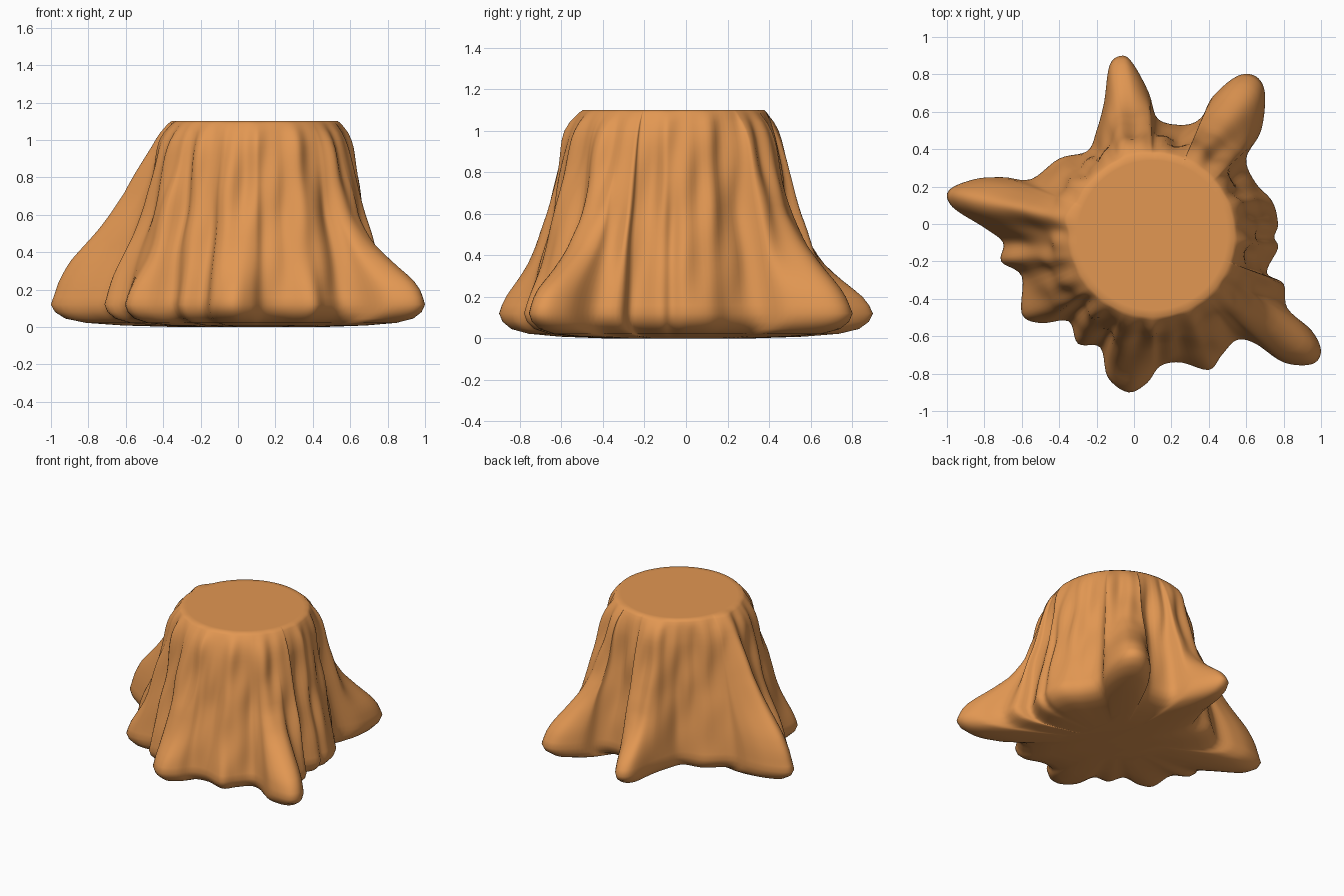
import bpy, bmesh, math
from mathutils import Vector

if "Cube" in bpy.data.objects:
    bpy.data.objects.remove(bpy.data.objects["Cube"])

CENTER = Vector((0.10, -0.06))
# Root outline seen from above, counter-clockwise from the right
OUTLINE = [(.77, 0), (.74, .12), (.65, .22), (.6, .35), (.68, .5), (.70, .7), (.65, .79), (.55, .79),
    (.42, .68), (.36, .57), (.27, .53), (.13, .56), (.08, .7), (0, .85), (-.06, .9), (-.13, .85),
    (-.16, .65), (-.2, .5), (-.25, .39), (-.4, .35), (-.55, .24), (-.7, .25), (-.85, .24),
    (-.99, .18), (-.97, .09), (-.8, -.02), (-.7, -.1), (-.71, -.2), (-.6, -.28), (-.6, -.48),
    (-.5, -.53), (-.35, -.52), (-.3, -.64), (-.18, -.66), (-.14, -.82), (-.03, -.9), (.07, -.85),
    (.14, -.76), (.25, -.74), (.4, -.78), (.47, -.7), (.55, -.62), (.65, -.64), (.8, -.74),
    (.95, -.75), (1.0, -.68), (.95, -.57), (.82, -.45), (.8, -.32), (.71, -.26), (.77, -.13), (.75, -.07)]
# Trunk radius by height, and how far roots and ridges still stick out by height
TRUNK = [(.12, .64), (.3, .61), (.45, .58), (.6, .55), (.8, .52), (.95, .5), (1.03, .478), (1.085, .45), (1.1, .435)]
ROOT = [(.12, 1), (.17, .97), (.21, .87), (.27, .6), (.35, .3), (.45, .1), (.6, .02), (.75, 0)]
RIDGE = [(.12, 1), (.3, .85), (.5, .68), (.8, .4), (1.0, .25), (1.1, 0)]
# Taller buttresses: angle in degrees, spread, extra height
TALL = [(168, 22, 1.6), (56, 16, .5), (325, 16, .45)]


def sample(table, z):
    if z <= table[0][0]:
        return table[0][1]
    for (z0, v0), (z1, v1) in zip(table, table[1:]):
        if z <= z1:
            return v0 + (v1 - v0) * (z - z0) / (z1 - z0)
    return table[-1][1]


def smooth_loop(points, steps):
    pts, out = [Vector(p) for p in points], []
    n = len(pts)
    for i in range(n):
        a, b, c, d = (pts[(i + k) % n] for k in (-1, 0, 1, 2))
        for s in range(steps):
            t = s / steps
            out.append(.5 * (2 * b + (c - a) * t + (2 * a - 5 * b + 4 * c - d) * t * t
                             + (3 * b - a - 3 * c + d) * t ** 3))
    return out


def radius(angle, dist, z):
    extra = dist - .64
    ridge = max(-.1, min(.1, extra))
    deg = math.degrees(angle) % 360
    stretch = 1 + sum(k * math.exp(-((deg - a) / w) ** 2) for a, w, k in TALL)
    fade = sample(RIDGE, z)
    bark = fade * (1 - fade) * (.04 * math.sin(17 * angle + 2 * z) + .03 * math.sin(29 * angle - 3 * z)
                                + .025 * math.sin(9 * angle + 9 * z) + .02 * math.sin(13 * angle - 15 * z))
    return sample(TRUNK, z) + ridge * fade + (extra - ridge) * sample(ROOT, .12 + (z - .12) / stretch) + bark


bm = bmesh.new()
loop = [p - CENTER for p in smooth_loop(OUTLINE, 5)]
rings = []

# Underside, tucked in below the roots
for z, scale in [(0, .4), (.008, .65), (.022, .83), (.045, .93), (.08, .98)]:
    rings.append([bm.verts.new((*(CENTER + p * scale), z)) for p in loop])

# Bark wall rising from the roots to the cut
heights = [.12 + .04 * i for i in range(24)] + [1.06, 1.085, 1.1]
for z in heights:
    ring = []
    for p in loop:
        a = math.atan2(p.y, p.x)
        r = radius(a, p.length, z)
        ring.append(bm.verts.new((CENTER.x + r * math.cos(a), CENTER.y + r * math.sin(a), z)))
    rings.append(ring)

# Flat border of the cut top
rings.append([bm.verts.new((*(CENTER + p.normalized() * .4), 1.1)) for p in loop])

n = len(loop)
for low, high in zip(rings, rings[1:]):
    for i in range(n):
        j = (i + 1) % n
        bm.faces.new((low[i], low[j], high[j], high[i]))

# Flat caps
bm.faces.new(rings[0][::-1])
bm.faces.new(rings[-1])

# Soften the bark slightly
inner = [v for ring in rings[6:-4] for v in ring]
bmesh.ops.smooth_vert(bm, verts=inner, factor=.4, use_axis_x=True, use_axis_y=True, use_axis_z=False)

mesh = bpy.data.meshes.new("tree_stump")
bm.to_mesh(mesh)
bm.free()
stump = bpy.data.objects.new("tree_stump", mesh)
bpy.context.collection.objects.link(stump)
wood = bpy.data.materials.new("wood")
wood.diffuse_color = (.76, .31, .085, 1)
wood.use_nodes = True
wood.node_tree.nodes["Principled BSDF"].inputs["Base Color"].default_value = wood.diffuse_color
mesh.materials.append(wood)

bpy.context.view_layer.objects.active = stump
stump.select_set(True)
bpy.ops.object.shade_smooth_by_angle(angle=math.radians(60))
